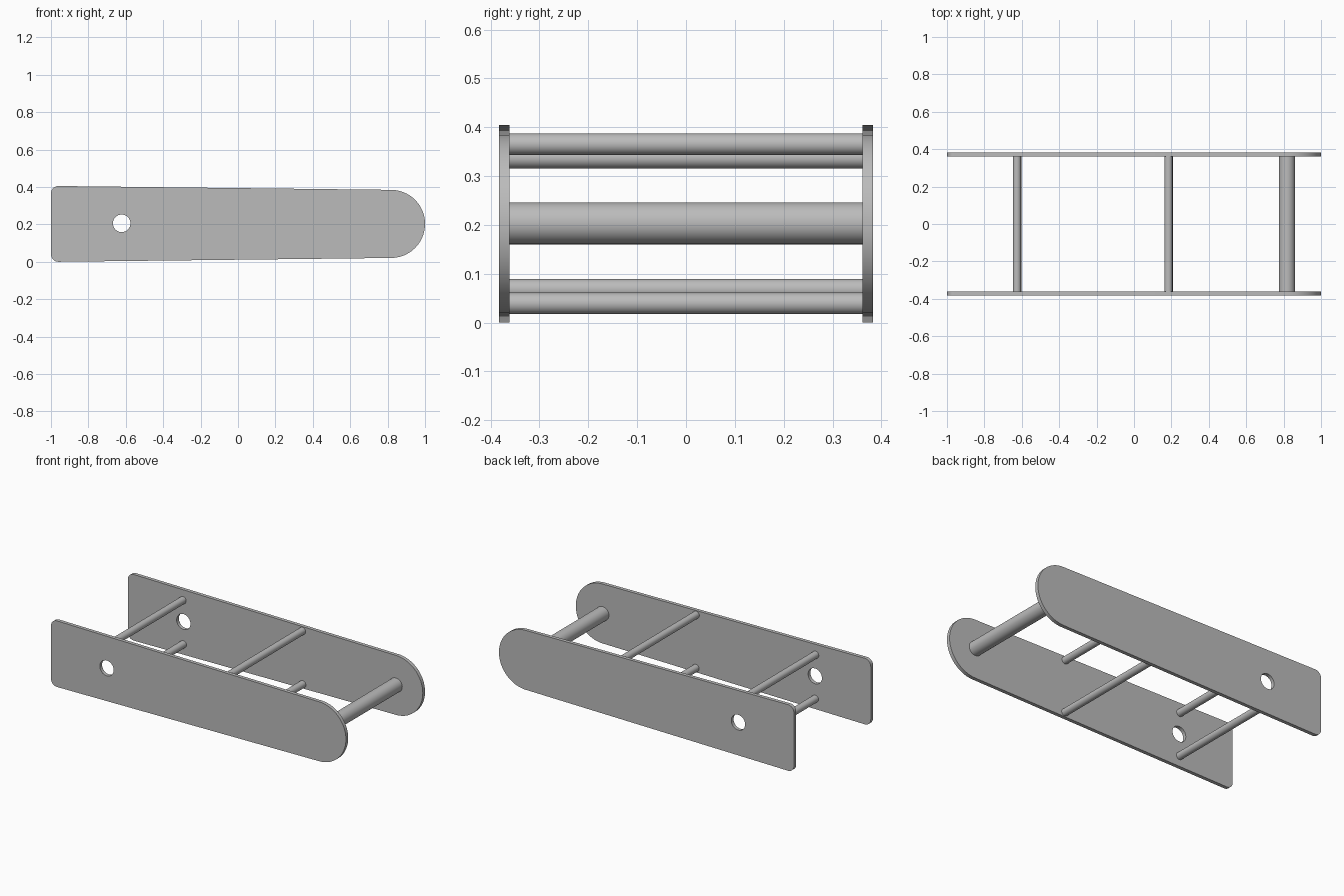
import bpy, bmesh
from math import pi, sin, cos, radians

cube = bpy.data.objects.get("Cube")
if cube:
    bpy.data.objects.remove(cube, do_unlink=True)

GREY = (0.5, 0.5, 0.5)
MID_Z = 0.2025       # height of the centre line
INNER, OUTER = 0.361, 0.383   # plate faces, measured from y = 0

metal = bpy.data.materials.new("grey_metal")
metal.use_nodes = True
metal.diffuse_color = (*GREY, 1)
metal.node_tree.nodes["Principled BSDF"].inputs["Base Color"].default_value = (*GREY, 1)


def arc(cx, cz, r, start, end, steps):
    """Points on an arc in the xz plane, angles in degrees."""
    angles = [radians(start + (end - start) * i / steps) for i in range(steps + 1)]
    return [(cx + r * cos(a), cz + r * sin(a)) for a in angles]


def smooth(obj):
    bpy.ops.object.select_all(action='DESELECT')
    obj.select_set(True)
    bpy.context.view_layer.objects.active = obj
    bpy.ops.object.shade_smooth_by_angle(angle=radians(30))


def add_loop(bm, points, y):
    verts = [bm.verts.new((x, y, z)) for x, z in points]
    return [bm.edges.new((v, verts[i - 1])) for i, v in enumerate(verts)]


def side_plate(name, y):
    """Tapered plate with a round end, two rounded corners and a round hole."""
    corner = 0.04
    outline = arc(0.818, MID_Z, 0.182, -90, 90, 40)
    outline += arc(-1 + corner, 2 * MID_Z - corner, corner, 90, 180, 8)
    outline += arc(-1 + corner, corner, corner, 180, 270, 8)
    hole = arc(-0.622, MID_Z + 0.003, 0.047, 0, 360, 32)[:-1]
    bm = bmesh.new()
    edges = add_loop(bm, outline, y) + add_loop(bm, hole, y)
    bmesh.ops.triangle_fill(bm, edges=edges, use_beauty=True)
    # thicken
    ext = bmesh.ops.extrude_face_region(bm, geom=bm.faces[:])
    moved = [g for g in ext["geom"] if isinstance(g, bmesh.types.BMVert)]
    bmesh.ops.translate(bm, verts=moved, vec=(0, OUTER - INNER, 0))
    bmesh.ops.recalc_face_normals(bm, faces=bm.faces[:])
    mesh = bpy.data.meshes.new(name)
    bm.to_mesh(mesh)
    bm.free()
    obj = bpy.data.objects.new(name, mesh)
    bpy.context.collection.objects.link(obj)
    mesh.materials.append(metal)
    smooth(obj)


def cross_rod(name, x, z, radius):
    """Round rod joining the two plates."""
    bpy.ops.mesh.primitive_cylinder_add(
        vertices=32, radius=radius, depth=2 * INNER + 0.01,
        location=(x, 0, z), rotation=(pi / 2, 0, 0))
    obj = bpy.context.object
    obj.name = name
    obj.data.materials.append(metal)
    smooth(obj)


# Side plates
side_plate("front_plate", -OUTER)
side_plate("back_plate", INNER)

# Thick rod at the round end
cross_rod("end_rod", 0.818, MID_Z + 0.001, 0.043)

# Thin rods in upper and lower pairs
for place, x, offset in (("middle", 0.185, 0.163), ("rear", -0.625, 0.135)):
    for level, sign in (("upper", 1), ("lower", -1)):
        cross_rod(f"{place}_{level}_rod", x - sign * 0.001, MID_Z + sign * offset, 0.022)
